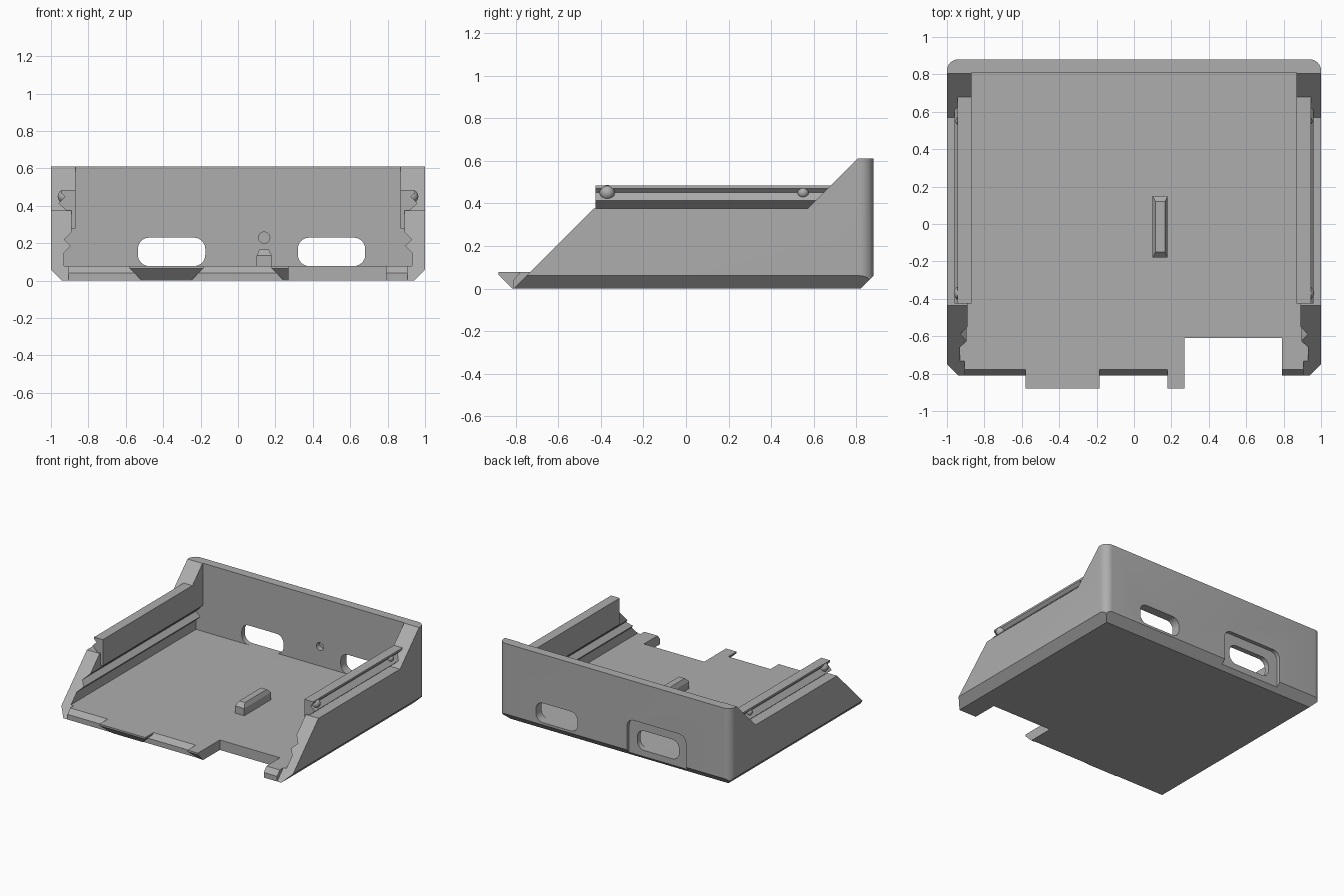
import bpy, bmesh, math

cube = bpy.data.objects.get("Cube")
if cube:
    bpy.data.objects.remove(cube)

grey = bpy.data.materials.new("plain grey")
grey.use_nodes = True
colour = (0.42, 0.42, 0.42, 1)
grey.diffuse_color = colour
grey.node_tree.nodes["Principled BSDF"].inputs["Base Color"].default_value = colour


def finish(name, bm):
    bmesh.ops.recalc_face_normals(bm, faces=bm.faces)
    mesh = bpy.data.meshes.new(name)
    bm.to_mesh(mesh)
    bm.free()
    mesh.materials.append(grey)
    ob = bpy.data.objects.new(name, mesh)
    bpy.context.collection.objects.link(ob)
    return ob


def prism(name, axis, outline, lo, hi):
    """Extrude a 2D outline along an axis from lo to hi."""
    place = {"x": lambda p, a: (a, p[0], p[1]),
             "y": lambda p, a: (p[0], a, p[1]),
             "z": lambda p, a: (p[0], p[1], a)}[axis]
    bm = bmesh.new()
    low = [bm.verts.new(place(p, lo)) for p in outline]
    high = [bm.verts.new(place(p, hi)) for p in outline]
    bm.faces.new(low)
    bm.faces.new(high[::-1])
    n = len(outline)
    for i in range(n):
        j = (i + 1) % n
        bm.faces.new((low[i], low[j], high[j], high[i]))
    return finish(name, bm)


def hull(name, points):
    bm = bmesh.new()
    for p in points:
        bm.verts.new(p)
    bmesh.ops.convex_hull(bm, input=bm.verts)
    bmesh.ops.dissolve_limit(bm, angle_limit=0.01, verts=bm.verts, edges=bm.edges)
    return finish(name, bm)


def rounded(x0, x1, z0, z1, r, steps=8):
    """Outline of a rectangle with round corners."""
    out = []
    centres = ((x1 - r, z1 - r), (x0 + r, z1 - r), (x0 + r, z0 + r), (x1 - r, z0 + r))
    for k, (cx, cz) in enumerate(centres):
        for i in range(steps + 1):
            a = math.pi / 2 * (k + i / steps)
            out.append((cx + r * math.cos(a), cz + r * math.sin(a)))
    return out


def combine(target, tool, operation):
    mod = target.modifiers.new("combine", "BOOLEAN")
    mod.operation = operation
    mod.solver = "EXACT"
    mod.object = tool
    bpy.context.view_layer.objects.active = target
    bpy.ops.object.modifier_apply(modifier=mod.name)
    bpy.data.objects.remove(tool)


def mirrored(points):
    return points + [(-x, z) for x, z in reversed(points)]


# Outer shell: side outline limited by chamfered section and rounded plan
side = [(-.81, 0), (.82, 0), (.88, .06), (.88, .61), (.805, .61), (.57, .375), (-.435, .375)]
tray = prism("tray", "x", side, -1.1, 1.1)
section = mirrored([(.94, -.001), (1, .06), (1, 1)])
combine(tray, prism("section", "y", section, -1.2, 1.2), "INTERSECT")
plan = rounded(-1, 1, -2, .88, .06)
combine(tray, prism("plan", "z", plan, -.5, 1.5), "INTERSECT")

# Interior with notched board grooves along both side walls
inside = mirrored([(.93, .078), (.93, .15), (.895, .185), (.93, .22), (.89, .26), (.89, 1)])
combine(tray, prism("interior", "y", inside, -1.2, .81), "DIFFERENCE")

# Floor front edge
floor = [(-.81, 0), (-.81, .04), (-.778, .078), (0, .078), (0, 0)]
combine(tray, prism("floor_front", "x", floor, -.905, .905), "UNION")

# Front tabs with undercut edges
for x0, x1 in ((-.58, -.185), (.18, .58)):
    top = [(x, y, z) for x in (x0, x1) for y in (-.88, -.7) for z in (.065, .078)]
    foot = [(x, y, 0) for x in (x0 + .065, x1 - .065) for y in (-.815, -.7)]
    combine(tray, hull("tab", top + foot), "UNION")

# Front notch
notch = [(.27, -1), (.79, -1), (.79, -.61), (.27, -.61)]
combine(tray, prism("notch", "z", notch, -.2, .5), "DIFFERENCE")

# Rear recess, slots and blind hole
combine(tray, prism("recess", "y", rounded(-.615, -.105, -.2, .305, .06), .85, 1), "DIFFERENCE")
for x0 in (-.535, .32):
    slot = rounded(x0, x0 + .36, .078, .23, .06)
    combine(tray, prism("slot", "y", slot, .7, 1), "DIFFERENCE")
hole = rounded(.11, .17, .2, .26, .0299)
combine(tray, prism("hole", "y", hole, .7, .85), "DIFFERENCE")

# Snap rails, rear gussets and snap bumps on both sides
rail = [(.87, .28), (.87, .485), (.945, .485), (.945, .47), (.925, .45),
        (.96, .413), (.915, .374), (.915, .28)]
gusset = [(.475, .28), (.805, .61), (.84, .61), (.84, .28)]
for s, word in ((1, "left"), (-1, "right")):
    part = prism(word + "_rail", "y", [(s * x, z) for x, z in rail], -.425, .7)
    combine(tray, part, "UNION")
    part = prism(word + "_gusset", "x", gusset, min(s * .87, s * .93), max(s * .87, s * .93))
    combine(tray, part, "UNION")
    for y, r, place in ((-.37, .036, "front"), (.55, .026, "rear")):
        bm = bmesh.new()
        bmesh.ops.create_uvsphere(bm, u_segments=20, v_segments=12, radius=r)
        bump = finish(word + "_" + place + "_bump", bm)
        bump.location = (s * .928, y, .45)
        bump.data.shade_smooth()

# Chamfered stop block on the floor
block = [(x, y, z) for x in (.1, .18) for y in (-.18, .15) for z in (.07, .135)]
block += [(x, y, .166) for x in (.115, .165) for y in (-.15, .12)]
hull("stop_block", block)

# Smooth only the rounded corners
bpy.ops.object.select_all(action="DESELECT")
tray.select_set(True)
bpy.context.view_layer.objects.active = tray
bpy.ops.object.shade_smooth_by_angle(angle=math.radians(25))
